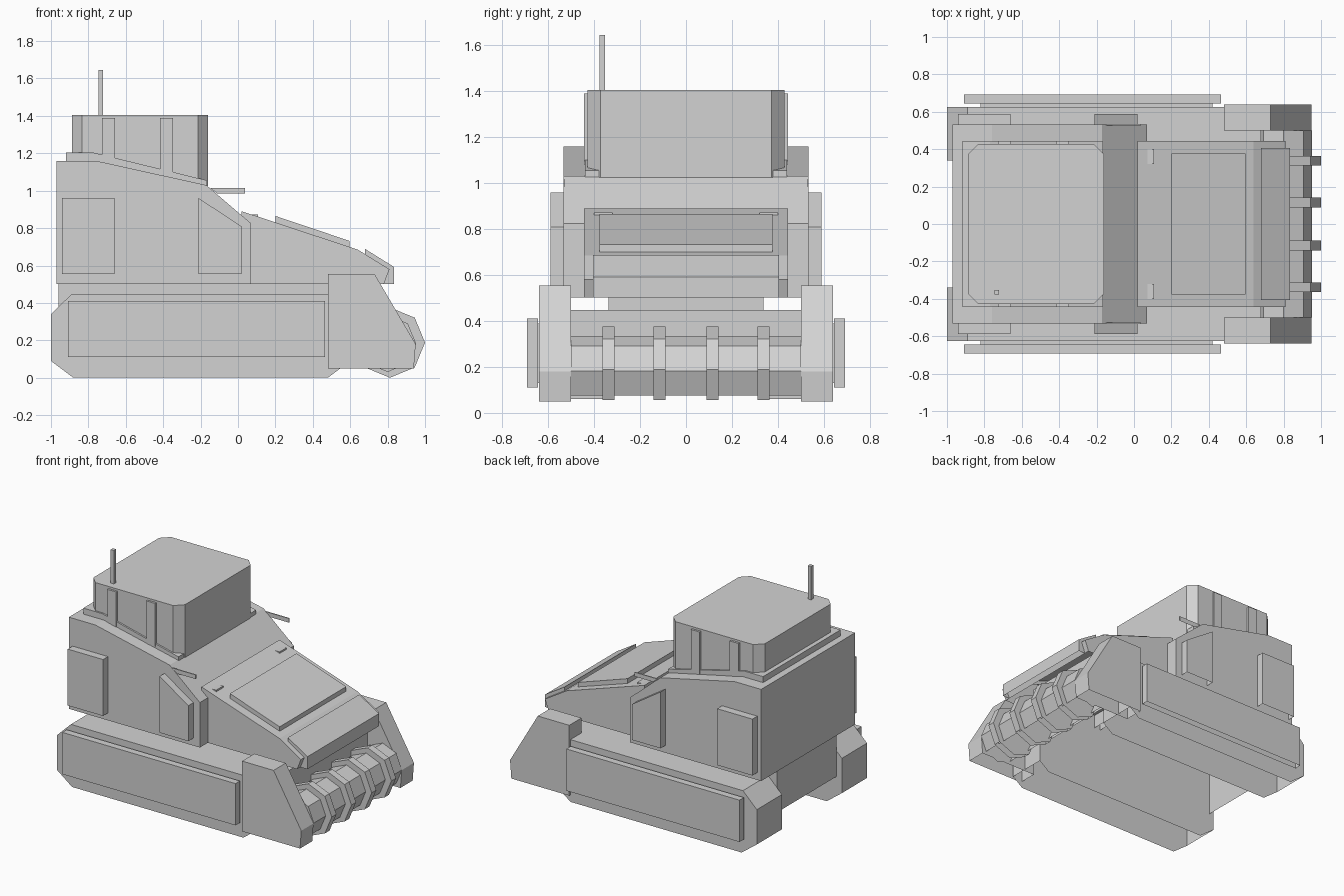
import bpy, bmesh, math

cube = bpy.data.objects.get("Cube")
if cube:
    bpy.data.objects.remove(cube, do_unlink=True)

grey = bpy.data.materials.new("plain_grey")
grey.use_nodes = True
COLOUR = (0.65, 0.65, 0.65, 1)
grey.diffuse_color = COLOUR
grey.node_tree.nodes["Principled BSDF"].inputs["Base Color"].default_value = COLOUR


def extrude(name, profile, start, end, axis="y"):
    """Extrude a profile, (x, z) along y or (x, y) along z, leaving the underside open."""
    bm = bmesh.new()
    place = (lambda a, b, t: (a, t, b)) if axis == "y" else (lambda a, b, t: (a, b, t))
    low = [bm.verts.new(place(a, b, start)) for a, b in profile]
    high = [bm.verts.new(place(a, b, end)) for a, b in profile]
    bm.faces.new(low)
    bm.faces.new(high[::-1])
    n = len(profile)
    for i in range(n):
        j = (i + 1) % n
        bm.faces.new((low[i], high[i], high[j], low[j]))
    bmesh.ops.recalc_face_normals(bm, faces=bm.faces)
    bm.normal_update()
    under = [f for f in bm.faces if f.normal.z < -0.6]
    bmesh.ops.delete(bm, geom=under, context="FACES")
    mesh = bpy.data.meshes.new(name)
    bm.to_mesh(mesh)
    bm.free()
    mesh.materials.append(grey)
    obj = bpy.data.objects.new(name, mesh)
    bpy.context.collection.objects.link(obj)
    return obj


def pair(name, profile, inner, outer):
    """One copy on each side of the vehicle."""
    extrude(name + "_near", profile, -outer, -inner)
    extrude(name + "_far", profile, inner, outer)


def rect(x0, x1, z0, z1):
    return [(x0, z0), (x1, z0), (x1, z1), (x0, z1)]


def octagon(x, z, r):
    return [(x + r * math.cos(i * math.pi / 4), z + r * math.sin(i * math.pi / 4))
            for i in range(8)]


# Track units with side skirts
pair("track", [(-1, .09), (-.88, 0), (.48, 0), (.56, .06), (.56, .447),
               (-.89, .447), (-1, .34)], .34, .625)
pair("skirt_backing", rect(-.82, .42, .13, .39), .62, .645)
pair("skirt", rect(-.91, .465, .11, .41), .643, .693)

# Lower hull between the tracks
extrude("lower_hull", rect(-.96, .62, .2, .6), -.338, .338)
extrude("front_crossbar", rect(.48, .68, .25, .447), -.5, .5)

# Front fenders and the ribbed roller they carry
pair("fender", [(.48, .05), (.94, .05), (.95, .18), (.73, .555), (.48, .555)], .5, .639)
extrude("roller", octagon(.8, .183, .152), -.5, .5)
for i, y in enumerate((-.338, -.115, .115, .338)):
    extrude(f"roller_rib_{i + 1}", octagon(.812, .188, .188), y - .026, y + .026)

# Cabin body, side panels and roof step
extrude("cabin", [(-.97, .502), (.07, .502), (.07, .825), (-.17, 1.03),
                  (-.76, 1.16), (-.97, 1.16)], -.533, .533)
extrude("roof_step", [(-.92, 1.1), (-.92, 1.203), (-.77, 1.203),
                      (-.165, 1.055), (-.165, 1.0)], -.44, .44)
pair("rear_side_panel", rect(-.94, -.66, .555, .96), .53, .589)
pair("front_side_panel", [(-.21, .555), (.018, .555), (.018, .81), (-.21, .96)], .53, .589)
pair("side_visor", [(-.11, .985), (.037, .985), (.037, 1.015), (-.15, 1.015)], .526, .534)

# Turret with clipped corners, side ribs and antenna
x0, x1, y, c = -.888, -.16, .428, .055
extrude("turret", [(x0 + c, -y), (x1 - c, -y), (x1, c - y), (x1, y - c),
                   (x1 - c, y), (x0 + c, y), (x0, y - c), (x0, c - y)],
        1.025, 1.405, axis="z")
for i, (left, right) in enumerate(((-.727, -.657), (-.418, -.348))):
    pair(f"turret_rib_{i + 1}", rect(left, right, 1.08, 1.39), .42, .443)
extrude("antenna", rect(-.747, -.722, 1.39, 1.645), -.377, -.352)

# Sloping bonnet with raised hatch, hinges and nose plate
extrude("bonnet", [(.02, .502), (.78, .502), (.81, .58), (.64, .685), (.02, .89)],
        -.443, .443)
extrude("bonnet_hatch", [(.2, .8), (.2, .865), (.595, .732), (.595, .67)], -.377, .377)
pair("bonnet_hinge", [(.07, .85), (.07, .873), (.107, .873), (.107, .84)], .32, .4)
extrude("nose_plate", [(.68, .64), (.68, .688), (.835, .592), (.835, .502),
                       (.78, .502), (.8, .575)], -.405, .405)
